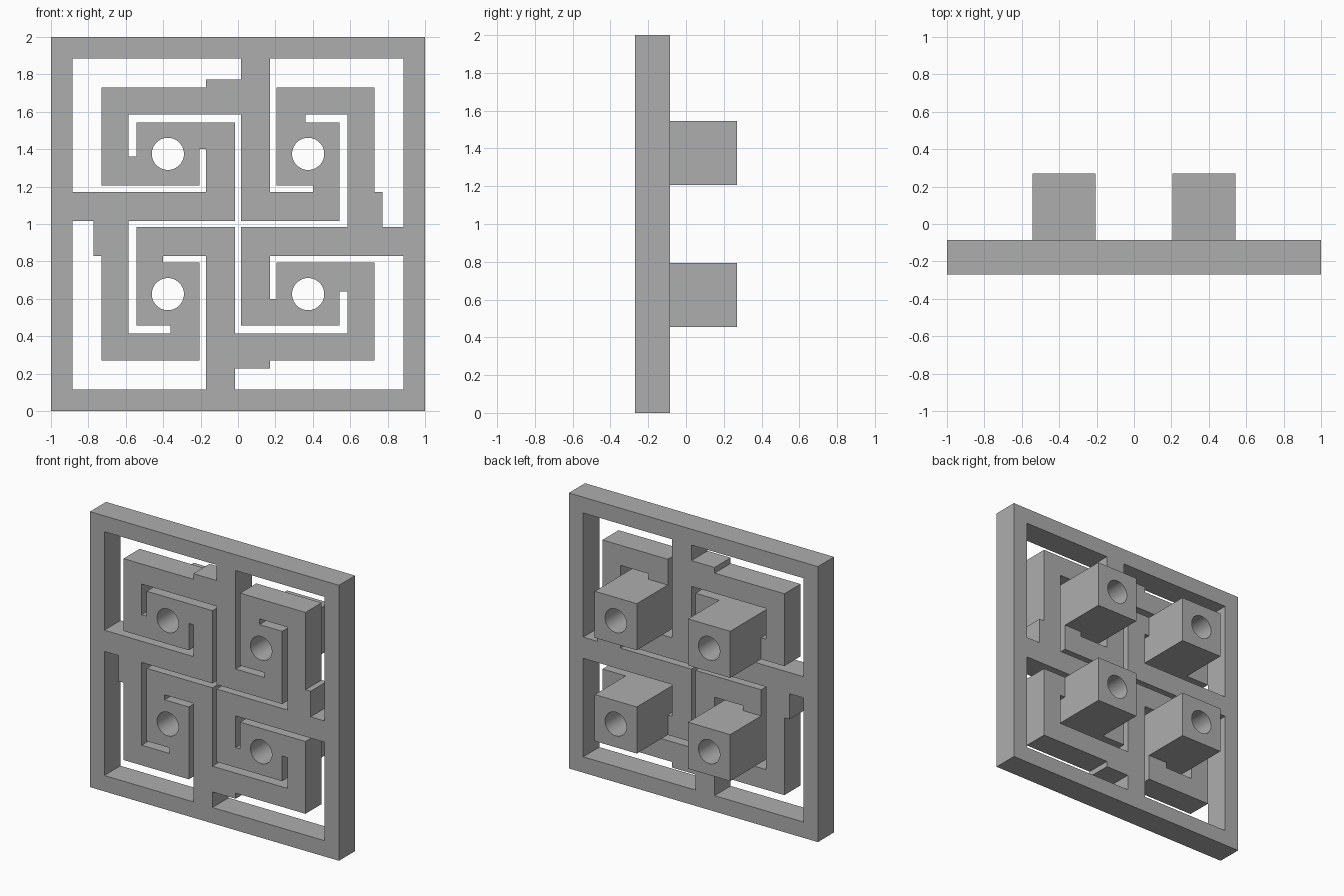
import bpy
import bmesh
from math import cos, sin, tau
from mathutils import Matrix

cube = bpy.data.objects.get("Cube")
if cube:
    bpy.data.objects.remove(cube, do_unlink=True)

grey = bpy.data.materials.new("plain grey")
grey.use_nodes = True
grey.diffuse_color = (0.42, 0.42, 0.42, 1)
grey.node_tree.nodes["Principled BSDF"].inputs["Base Color"].default_value = (0.42, 0.42, 0.42, 1)

FRONT, PLATE_BACK, POST_BACK = -0.27, -0.085, 0.27
MID = 0.375        # post centre distance from the lattice centre
HALF = 0.169       # half a post's width
HOLE = 0.086       # bore radius


def turn(points, quarter):
    """Rotate points clockwise by quarter turns."""
    for _ in range(quarter):
        points = [(y, -x) for x, y in points]
    return points


def square(cx, cy, h):
    return [(cx - h, cy - h), (cx + h, cy - h), (cx + h, cy + h), (cx - h, cy + h)]


def circle(cx, cy, r, n=48):
    return [(cx + r * cos(tau * i / n), cy + r * sin(tau * i / n)) for i in range(n)]


def slab(name, outlines, y0, y1):
    """Extrude an outline with holes from y0 to y1, standing upright."""
    curve = bpy.data.curves.new(name + "_profile", 'CURVE')
    curve.dimensions = '2D'
    curve.fill_mode = 'BOTH'
    curve.extrude = (y1 - y0) / 2
    for pts in outlines:
        s = curve.splines.new('POLY')
        s.points.add(len(pts) - 1)
        for p, (x, y) in zip(s.points, pts):
            p.co = (x, y, 0, 1)
        s.use_cyclic_u = True
    helper = bpy.data.objects.new(name + "_profile", curve)
    bpy.context.collection.objects.link(helper)
    mesh = bpy.data.meshes.new_from_object(
        helper.evaluated_get(bpy.context.evaluated_depsgraph_get()))
    bpy.data.objects.remove(helper, do_unlink=True)
    mesh.name = name

    bm = bmesh.new()
    bm.from_mesh(mesh)
    bmesh.ops.remove_doubles(bm, verts=bm.verts, dist=0.0005)
    bmesh.ops.transform(bm, verts=bm.verts, matrix=(
        Matrix.Translation((0, (y0 + y1) / 2, 1)) @ Matrix.Rotation(tau / 4, 4, 'X')))
    bmesh.ops.recalc_face_normals(bm, faces=bm.faces)
    bm.to_mesh(mesh)
    bm.free()
    mesh.materials.clear()
    mesh.materials.append(grey)

    obj = bpy.data.objects.new(name, mesh)
    bpy.context.collection.objects.link(obj)
    bpy.ops.object.select_all(action='DESELECT')
    obj.select_set(True)
    bpy.context.view_layer.objects.active = obj
    bpy.ops.object.shade_smooth_by_angle()
    return obj


# Opening between the frame and one spiral, including its inner slit
outer_gap = [(-.885, .17), (-.17, .17), (-.17, .4), (-.206, .4), (-.206, .206),
             (-.731, .206), (-.731, .731), (-.17, .731), (-.17, .772),
             (.016, .772), (.016, .885), (-.885, .885)]

# One quarter of the central slit that winds into all four spirals
slit_quarter = [(-.016, .016), (-.016, .544), (-.544, .544), (-.544, .362),
                (-.585, .362), (-.585, .585), (.016, .585)]

quarters = range(4)
centres = [turn([(-MID, MID)], q)[0] for q in quarters]
centre_slit = [p for q in quarters for p in turn(slit_quarter, q)]

# Lattice plate with frame, spiral arms and bores
slab("lattice_plate",
     [square(0, 0, 1), centre_slit]
     + [turn(outer_gap, q) for q in quarters]
     + [circle(x, y, HOLE) for x, y in centres],
     FRONT, PLATE_BACK)

# Four bored square posts on the back
names = ("upper_right_post", "upper_left_post", "lower_left_post", "lower_right_post")
for name, (x, y) in zip(names, centres):
    slab(name, [square(x, y, HALF), circle(x, y, HOLE)], PLATE_BACK, POST_BACK)
